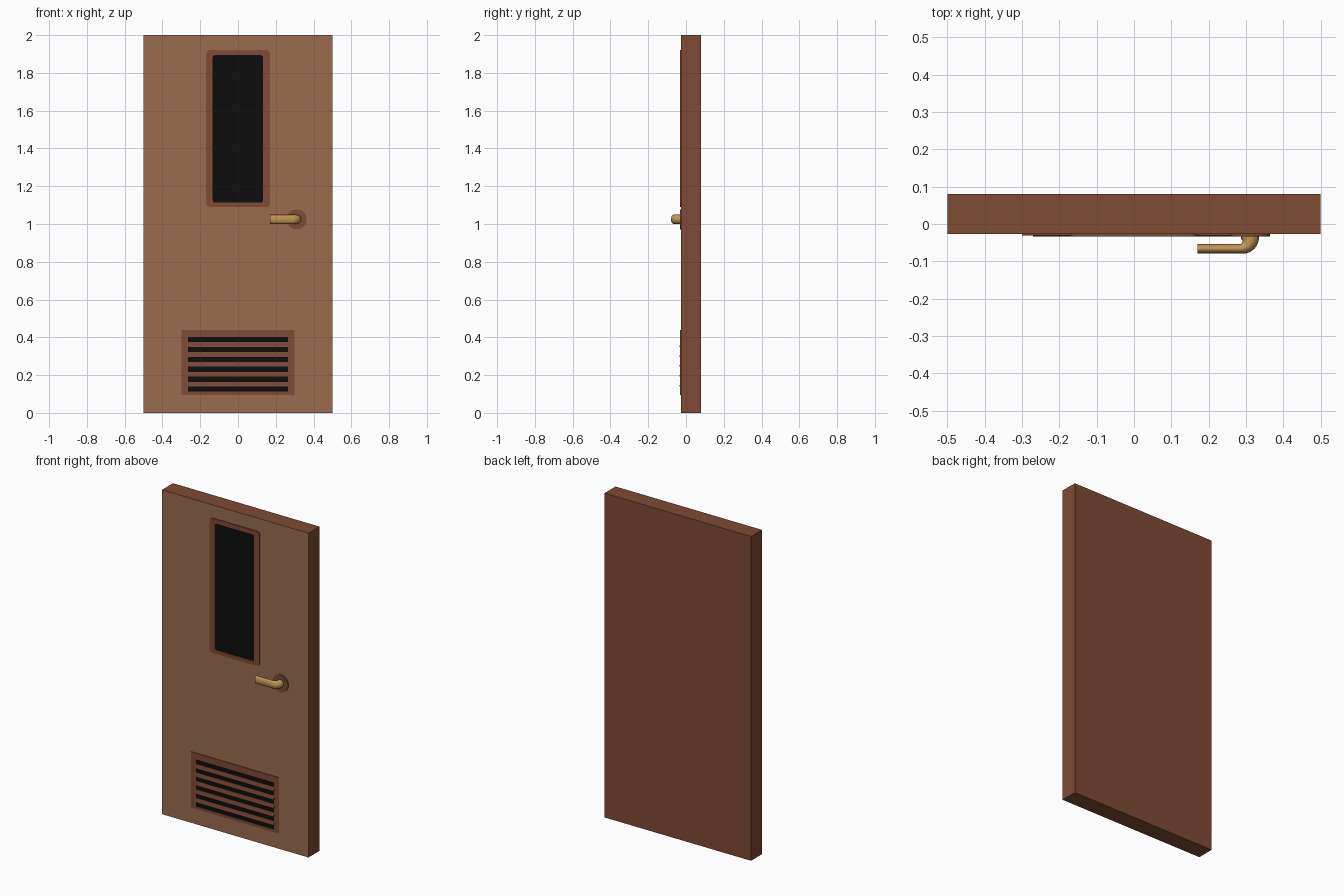
import bpy, bmesh, math
from mathutils import Vector

if "Cube" in bpy.data.objects:
    bpy.data.objects.remove(bpy.data.objects["Cube"])

FRONT = -0.027


def material(name, rgb):
    m = bpy.data.materials.new(name)
    m.diffuse_color = (*rgb, 1)
    m.use_nodes = True
    m.node_tree.nodes["Principled BSDF"].inputs["Base Color"].default_value = m.diffuse_color
    return m


TAN = material("light wood", (0.328, 0.147, 0.076))
BROWN = material("dark wood", (0.209, 0.069, 0.036))
BLACK = material("black glass", (0.004, 0.004, 0.004))
BRASS = material("brass", (0.53, 0.30, 0.09))


def finish(name, bm, *mats):
    bmesh.ops.recalc_face_normals(bm, faces=bm.faces)
    me = bpy.data.meshes.new(name)
    bm.to_mesh(me)
    bm.free()
    ob = bpy.data.objects.new(name, me)
    bpy.context.collection.objects.link(ob)
    for m in mats:
        me.materials.append(m)
    return ob


def rounded(x0, x1, z0, z1, r, steps=3):
    """Rounded rectangle outline in the xz plane."""
    pts = []
    corners = [(x1 - r, z1 - r), (x0 + r, z1 - r), (x0 + r, z0 + r), (x1 - r, z0 + r)]
    for i, (cx, cz) in enumerate(corners):
        for k in range(steps + 1):
            a = math.pi / 2 * (i + k / steps)
            pts.append((cx + r * math.cos(a), cz + r * math.sin(a)))
    return pts


def ring(name, outer, inner, y0, y1, mat):
    """Raised frame between two outlines with equal point counts."""
    bm = bmesh.new()
    loops = [[bm.verts.new((x, y, z)) for x, z in pts]
             for pts, y in ((outer, y0), (outer, y1), (inner, y1), (inner, y0))]
    n = len(outer)
    for a, b in zip(loops, loops[1:] + loops[:1]):
        for i in range(n):
            j = (i + 1) % n
            bm.faces.new((a[i], a[j], b[j], b[i]))
    return finish(name, bm, mat)


def plate(name, pts, y0, y1, mat):
    bm = bmesh.new()
    f = bm.faces.new([bm.verts.new((x, y0, z)) for x, z in pts])
    ext = bmesh.ops.extrude_face_region(bm, geom=[f])["geom"]
    verts = [v for v in ext if isinstance(v, bmesh.types.BMVert)]
    bmesh.ops.translate(bm, vec=(0, y1 - y0, 0), verts=verts)
    return finish(name, bm, mat)


# Door slab: light front, dark on every other side
slab = plate("door_slab", [(-0.5, 0), (0.5, 0), (0.5, 2), (-0.5, 2)], 0.08, FRONT, BROWN)
slab.data.materials.append(TAN)
for p in slab.data.polygons:
    p.material_index = 1 if p.normal.y < -0.5 else 0

# Window
ring("window_frame", rounded(-0.17, 0.17, 1.09, 1.92, 0.02),
     rounded(-0.134, 0.132, 1.113, 1.894, 0.012), FRONT, -0.033, BROWN)
plate("window_glass", rounded(-0.136, 0.134, 1.111, 1.896, 0.01), FRONT, -0.0285, BLACK)

# Vent: frame, dark backing and tilted slats between the slots
VX = 0.266
SLOTS = [0.126 + i * 0.0524 for i in range(6)]
HALF = 0.014
bottom, top = SLOTS[0] - HALF, SLOTS[-1] + HALF


def rect(x, z0, z1):
    return [(-x, z0), (x, z0), (x, z1), (-x, z1)]


ring("vent_frame", rect(0.3, 0.095, 0.44), rect(VX, bottom, top), FRONT, -0.031, BROWN)
plate("vent_backing", rect(VX, bottom, top), FRONT, -0.0285, BLACK)
for i, (a, b) in enumerate(zip(SLOTS, SLOTS[1:])):
    z0, z1 = a + HALF, b - HALF
    bm = bmesh.new()
    section = [(FRONT, z0), (-0.034, z0), (-0.031, z1), (FRONT, z1)]
    ends = [[bm.verts.new((x, y, z)) for y, z in section] for x in (-0.27, 0.27)]
    for e in ends:
        bm.faces.new(e)
    for k in range(4):
        j = (k + 1) % 4
        bm.faces.new((ends[0][k], ends[0][j], ends[1][j], ends[1][k]))
    finish(f"vent_slat_{i + 1}", bm, BROWN)

# Round plate behind the handle
rose = [(0.311 + 0.053 * math.cos(math.tau * i / 32),
         1.025 + 0.053 * math.sin(math.tau * i / 32)) for i in range(32)]
plate("handle_rose", rose, FRONT, -0.033, BROWN)

# Lever handle: round neck bending into a flattened lever
path = [(0.311, FRONT, 0.024, 0.0)]
for k in range(9):
    t = k / 8
    a = t * math.pi / 2
    path.append((0.285 + 0.026 * math.cos(a), -0.040 - 0.0265 * math.sin(a),
                 0.024 + (0.0125 - 0.024) * t, a))
path.append((0.17, -0.0665, 0.0125, math.pi / 2))
SIDES = 20
bm = bmesh.new()
rings = []
for x, y, w, a in path:
    side = Vector((math.cos(a), -math.sin(a), 0))
    rings.append([bm.verts.new(Vector((x, y, 1.025))
                               + side * w * math.cos(math.tau * i / SIDES)
                               + Vector((0, 0, 0.024 * math.sin(math.tau * i / SIDES))))
                  for i in range(SIDES)])
for a, b in zip(rings, rings[1:]):
    for i in range(SIDES):
        j = (i + 1) % SIDES
        bm.faces.new((a[i], a[j], b[j], b[i]))
bm.faces.new(rings[0])
bm.faces.new(rings[-1])
handle = finish("lever_handle", bm, BRASS)
bpy.context.view_layer.objects.active = handle
handle.select_set(True)
bpy.ops.object.shade_smooth_by_angle(angle=math.radians(40))
